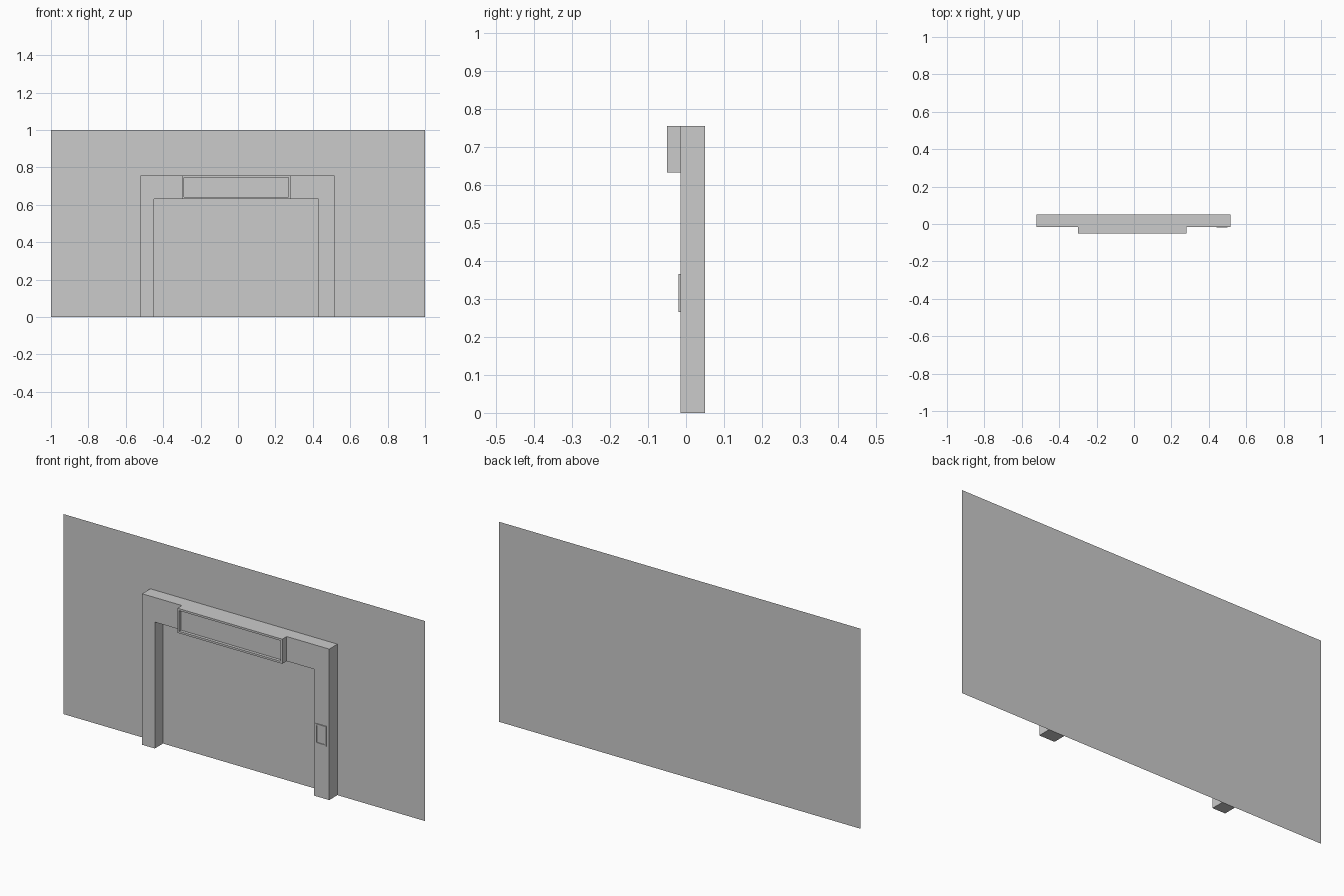
import bpy, bmesh
from mathutils import Vector

if "Cube" in bpy.data.objects:
    bpy.data.objects.remove(bpy.data.objects["Cube"])

WALL_Y, FRAME_Y = 0.05, -0.015


def finish(bm, name):
    me = bpy.data.meshes.new(name)
    bm.to_mesh(me)
    bm.free()
    ob = bpy.data.objects.new(name, me)
    bpy.context.collection.objects.link(ob)
    return ob


def sheet(bm, outline, y):
    # flat polygon in the xz plane, facing the front
    face = bm.faces.new([bm.verts.new((x, y, z)) for x, z in outline])
    face.normal_update()
    if face.normal.y > 0:
        face.normal_flip()
    return face


def raise_face(bm, face, dy):
    # extrude along y and return the moved cap
    cap = bmesh.ops.extrude_discrete_faces(bm, faces=[face])["faces"][0]
    bmesh.ops.translate(bm, verts=cap.verts, vec=Vector((0, dy, 0)))
    return cap


def rect(x0, x1, z0, z1):
    return [(x0, z0), (x1, z0), (x1, z1), (x0, z1)]


def recessed_panel(name, outline, y_front, border, depth):
    bm = bmesh.new()
    cap = raise_face(bm, sheet(bm, outline, FRAME_Y), y_front - FRAME_Y)
    bm.normal_update()
    bmesh.ops.inset_region(bm, faces=[cap], thickness=border, use_even_offset=True)
    raise_face(bm, cap, depth)
    return finish(bm, name)


# back wall, a single sheet
bm = bmesh.new()
sheet(bm, rect(-1, 1, 0, 1), WALL_Y)
finish(bm, "wall")

# door surround
bm = bmesh.new()
arch = [(-0.52, 0), (-0.45, 0), (-0.45, 0.632), (0.43, 0.632),
        (0.43, 0), (0.515, 0), (0.515, 0.755), (-0.52, 0.755)]
raise_face(bm, sheet(bm, arch, WALL_Y), FRAME_Y - WALL_Y)
finish(bm, "door_frame")

# sign box over the opening and control panel on the right post
recessed_panel("header_box", rect(-0.30, 0.28, 0.632, 0.755), -0.05, 0.01, 0.015)
recessed_panel("control_panel", rect(0.44, 0.50, 0.265, 0.365), -0.02, 0.007, 0.004)
